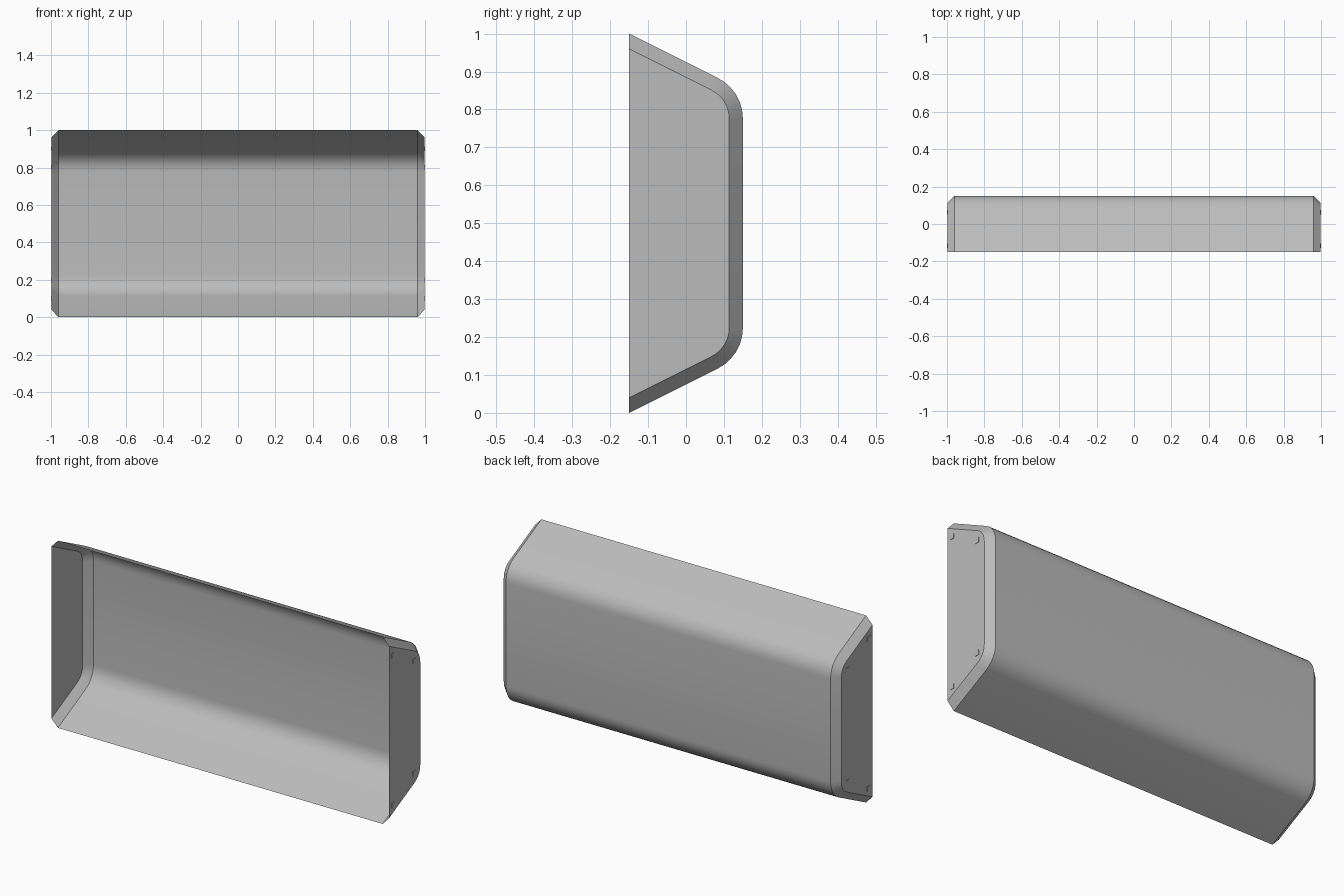
import bpy
import bmesh
import math

cube = bpy.data.objects.get("Cube")
if cube:
    bpy.data.objects.remove(cube, do_unlink=True)

END, SHOULDER, INSET = 0.998, 0.96, 0.036
DEPTH, HEIGHT, RADIUS, STEPS = 0.15, 1.0, 0.12, 6
SLOPE = math.atan(0.5)

grey = bpy.data.materials.new("light grey")
grey.use_nodes = True
grey.diffuse_color = (0.5, 0.5, 0.5, 1)
grey.node_tree.nodes["Principled BSDF"].inputs["Base Color"].default_value = (0.5, 0.5, 0.5, 1)


def make_object(name, bm):
    mesh = bpy.data.meshes.new(name)
    bm.to_mesh(mesh)
    bm.free()
    obj = bpy.data.objects.new(name, mesh)
    bpy.context.collection.objects.link(obj)
    mesh.materials.append(grey)
    return obj


def profile(offset):
    """Open trough section as (y, z) points, from the bottom lip to the top lip."""
    back, r = DEPTH - offset, RADIUS - offset
    lip = offset / math.cos(SLOPE)
    corner = lip + (back + DEPTH) * math.tan(SLOPE)
    tangent = r * math.tan((math.pi / 2 - SLOPE) / 2)
    cy, cz = back - r, corner + tangent
    lower = [(-DEPTH, lip)]
    for i in range(STEPS + 1):
        a = (SLOPE - math.pi / 2) * (1 - i / STEPS)
        lower.append((cy + r * math.cos(a), cz + r * math.sin(a)))
    return lower + [(y, HEIGHT - z) for y, z in reversed(lower)]


# Open trough with bevelled shoulders and closed ends
bm = bmesh.new()
rings = []
for x, offset in ((-END, INSET), (-SHOULDER, 0), (SHOULDER, 0), (END, INSET)):
    rings.append([bm.verts.new((x, y, z)) for y, z in profile(offset)])
for a, b in zip(rings, rings[1:]):
    for i in range(len(a) - 1):
        bm.faces.new((a[i], b[i], b[i + 1], a[i + 1]))
bm.faces.new(rings[0])
bm.faces.new(rings[-1][::-1])
bmesh.ops.recalc_face_normals(bm, faces=bm.faces)
if max(bm.faces, key=lambda f: f.calc_center_median().y).normal.y < 0:
    bmesh.ops.reverse_faces(bm, faces=bm.faces)
shell = make_object("trough_shell", bm)
bpy.ops.object.select_all(action="DESELECT")
shell.select_set(True)
bpy.context.view_layer.objects.active = shell
bpy.ops.object.shade_smooth_by_angle(angle=math.radians(30))

# Small square mounting pads on both ends
for side, label in ((1, "left"), (-1, "right")):
    bm = bmesh.new()
    for y, inset in ((-0.117, 0.1), (0.063, 0.2)):
        for z in (inset, HEIGHT - inset):
            pad = bmesh.ops.create_cube(bm, size=1)["verts"]
            bmesh.ops.scale(bm, vec=(0.002, 0.025, 0.025), verts=pad)
            bmesh.ops.translate(bm, vec=(side * (END + 0.001), y, z), verts=pad)
    make_object(label + "_mounting_pads", bm)
